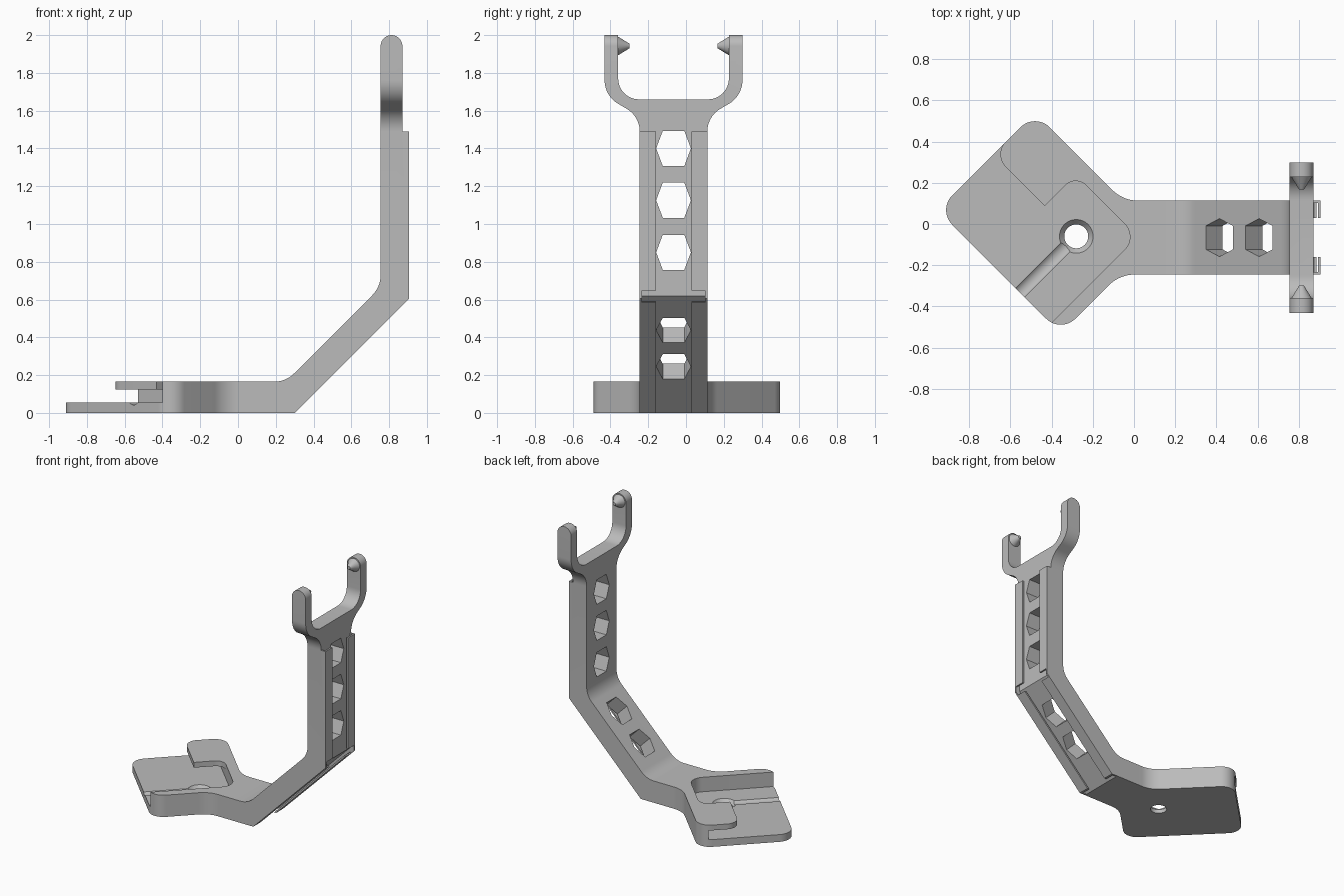
import bpy, bmesh, math
from mathutils import Vector

cube = bpy.data.objects.get("Cube")
if cube:
    bpy.data.objects.remove(cube)

MID = -0.066      # centre line of the arm in y
HALF = 0.179      # half width of the arm


def rounded(points, steps=12):
    """Round the corners of a 2D outline; each point is (a, b) or (a, b, radius)."""
    out = []
    for i, p in enumerate(points):
        c = Vector(p[:2])
        if len(p) == 2:
            out.append(c)
            continue
        d1 = (Vector(points[i - 1][:2]) - c).normalized()
        d2 = (Vector(points[(i + 1) % len(points)][:2]) - c).normalized()
        half = d1.angle(d2) / 2
        centre = c + (d1 + d2).normalized() * p[2] / math.sin(half)
        start = c + d1 * p[2] / math.tan(half) - centre
        end = c + d2 * p[2] / math.tan(half) - centre
        sweep = math.pi - 2 * half
        for k in range(steps + 1):
            t = k / steps
            arc = start * math.sin((1 - t) * sweep) + end * math.sin(t * sweep)
            out.append(centre + arc / math.sin(sweep))
    return out


def prism(name, points, axis, low, high):
    """Extrude a 2D outline along an axis."""
    place = {"X": lambda a, b, t: (t, a, b),
             "Y": lambda a, b, t: (a, t, b),
             "Z": lambda a, b, t: (a, b, t)}[axis]
    bm = bmesh.new()
    verts = [bm.verts.new(place(p[0], p[1], low)) for p in rounded(points)]
    face = bm.faces.new(verts)
    moved = bmesh.ops.extrude_face_region(bm, geom=[face])["geom"]
    shift = Vector(place(0, 0, high - low))
    bmesh.ops.translate(bm, vec=shift,
                        verts=[v for v in moved if isinstance(v, bmesh.types.BMVert)])
    bmesh.ops.recalc_face_normals(bm, faces=bm.faces)
    mesh = bpy.data.meshes.new(name)
    bm.to_mesh(mesh)
    bm.free()
    obj = bpy.data.objects.new(name, mesh)
    bpy.context.collection.objects.link(obj)
    return obj


def cone(name, r1, r2, depth, location, rotation=(0, 0, 0)):
    bpy.ops.mesh.primitive_cone_add(vertices=48, radius1=r1, radius2=r2, depth=depth,
                                    location=location, rotation=rotation)
    bpy.context.object.name = name
    return bpy.context.object


def combine(target, tool, operation):
    """Apply a boolean and discard the tool object."""
    bpy.context.view_layer.update()
    mod = target.modifiers.new(tool.name, "BOOLEAN")
    mod.operation, mod.solver, mod.object = operation, "EXACT", tool
    bpy.context.view_layer.objects.active = target
    bpy.ops.object.modifier_apply(modifier=mod.name)
    bpy.data.objects.remove(tool)


def diag(u, v, *r):
    """Point on the base plate, whose sides run at 45 degrees."""
    return ((u - v) / 2, (u + v) / 2, *r)


def box(name, x, y, z):
    return prism(name, [(x[0], y[0]), (x[1], y[0]), (x[1], y[1]), (x[0], y[1])], "Z", *z)


# Base plate with a neck blending into the arm
lo, hi = MID - HALF, MID + HALF
bracket = prism("bracket", [
    diag(-0.885, 1.02, 0.1), diag(-0.885, -0.175, 0.1),
    (lo + 0.175, lo, 0.18), (0.15, lo), (0.15, hi), (0.06 - hi, hi, 0.18),
    diag(0.06, 1.02, 0.1)], "Z", 0, 0.165)

# Pocket, open on two sides, reaching under the retaining tab
combine(bracket, prism("pocket_undercut", [
    diag(-1.1, -0.08), diag(-0.045, -0.08, 0.09), diag(-0.045, 1.2), diag(-1.1, 1.2)],
    "Z", 0.055, 0.125), "DIFFERENCE")
combine(bracket, prism("pocket_opening", [
    diag(-1.1, -0.08), diag(-0.045, -0.08, 0.09), diag(-0.045, 0.52, 0.07),
    diag(-0.345, 0.52), diag(-0.345, 1.021, 0.085), diag(-0.15, 1.021),
    diag(-0.15, 1.2), diag(-1.1, 1.2)], "Z", 0.1, 0.2), "DIFFERENCE")

# Drain groove, through hole and its countersink
hx, hy = -0.28, -0.06
combine(bracket, cone("groove", 0.044, 0.044, 0.5, (hx - 0.177, hy - 0.177, 0.086),
                      (math.pi / 2, 0, -math.pi / 4)), "DIFFERENCE")
combine(bracket, cone("hole", 0.058, 0.058, 0.3, (hx, hy, 0)), "DIFFERENCE")
combine(bracket, cone("countersink", 0.05, 0.095, 0.05, (hx, hy, 0.045)), "DIFFERENCE")

# Bent arm
arm = prism("arm", [
    (0.1, 0), (0.3, 0), (0.905, 0.605), (0.905, 1.49), (0.755, 1.49),
    (0.755, 0.667, 0.15), (0.253, 0.165, 0.15), (0.1, 0.165)], "Y", lo, hi)


def channel(name, near, far, half):
    """Slot following the outer side of the arm between two depths."""
    def side(d):
        foot = (0.3 - math.sqrt(2) * d - 0.1 + 0.2 * d, )
        x0 = 0.3 - math.sqrt(2) * d
        return [(x0 - 0.1, -0.1), (0.905 - d, 0.605 + 0.4142 * d), (0.905 - d, 1.6)]
    return prism(name, side(near) + side(far)[::-1], "Y", MID - half, MID + half)


combine(arm, channel("channel_slot", 0.012, 0.035, HALF - 0.012), "DIFFERENCE")
combine(arm, channel("channel_mouth", -0.05, 0.035, 0.094), "DIFFERENCE")
combine(arm, box("lip_gap", (0.872, 1), (lo + 0.012, hi - 0.012), (0.585, 0.648)),
        "DIFFERENCE")

# Fork: one half outline mirrored, then rounded over the prong ends
half_fork = [(HALF, 1.49), (HALF, 1.57, 0.14), (0.365, 1.678, 0.145), (0.365, 2.0),
             (0.293, 2.0), (0.293, 1.66, 0.11)]
mirrored = [(-p[0], *p[1:]) for p in reversed(half_fork)]
fork = prism("fork", [(p[0] + MID, *p[1:]) for p in half_fork + mirrored],
             "X", 0.755, 0.87)
combine(fork, prism("prong_rounding", [
    (0.755, 1.3), (0.87, 1.3), (0.87, 2.0, 0.0574), (0.755, 2.0, 0.0574)],
    "Y", -1, 1), "INTERSECT")
for s in (-1, 1):
    combine(fork, cone("prong_tip", 0.052, 0.012, 0.065,
                       (0.8125, MID + s * 0.2655, 1.9425),
                       (s * math.pi / 2, 0, 0)), "UNION")

combine(arm, fork, "UNION")
combine(bracket, arm, "UNION")

# Six-sided lightening holes on the upright and on the slope
hexagon = [(-0.092, 0), (-0.057, -0.093), (0.057, -0.093),
           (0.092, 0), (0.057, 0.093), (-0.057, 0.093)]
upright = [(0.82, z, 0) for z in (0.85, 1.126, 1.4)]
slope = [(x, x - 0.25, math.pi / 4) for x in (0.495, 0.6875)]
for x, z, tilt in upright + slope:
    cutter = prism("lightening_hole", hexagon, "X", -0.25, 0.15)
    cutter.location = (x, MID, z)
    cutter.rotation_euler.y = tilt
    combine(bracket, cutter, "DIFFERENCE")

# Single grey plastic
grey = bpy.data.materials.new("grey_plastic")
grey.use_nodes = True
colour = (0.5, 0.5, 0.5, 1)
grey.diffuse_color = colour
grey.node_tree.nodes["Principled BSDF"].inputs["Base Color"].default_value = colour
bracket.data.materials.clear()
bracket.data.materials.append(grey)
for poly in bracket.data.polygons:
    poly.material_index = 0

bpy.ops.object.select_all(action="DESELECT")
bracket.select_set(True)
bpy.context.view_layer.objects.active = bracket
bpy.ops.object.shade_smooth_by_angle(angle=math.radians(25))
